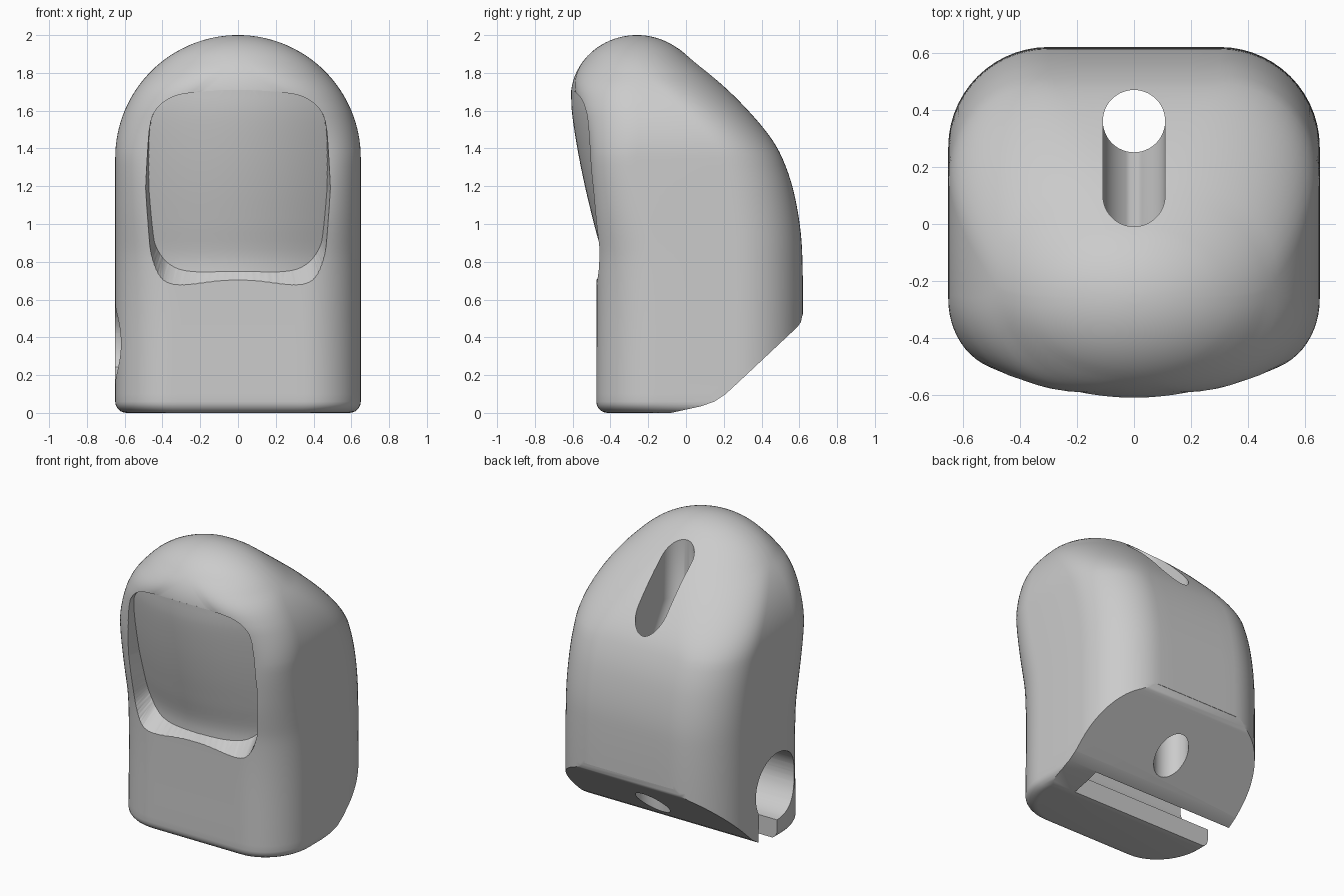
import bpy, bmesh, math
from math import sin, cos, pi, sqrt

cube = bpy.data.objects.get("Cube")
if cube:
    bpy.data.objects.remove(cube)

grey = bpy.data.materials.new("light grey")
grey.use_nodes = True
grey.diffuse_color = (0.6, 0.6, 0.6, 1)
grey.node_tree.nodes["Principled BSDF"].inputs["Base Color"].default_value = (0.6, 0.6, 0.6, 1)


def make(name, verts, faces=None):
    """Mesh object from points; without faces the convex hull is used."""
    bm = bmesh.new()
    vs = [bm.verts.new(v) for v in verts]
    if faces is None:
        hull = bmesh.ops.convex_hull(bm, input=vs)
        loose = set(hull["geom_interior"] + hull["geom_unused"])
        bmesh.ops.delete(bm, geom=[v for v in loose if isinstance(v, bmesh.types.BMVert)], context="VERTS")
    else:
        for f in faces:
            bm.faces.new([vs[i] for i in f])
    bmesh.ops.recalc_face_normals(bm, faces=bm.faces)
    mesh = bpy.data.meshes.new(name)
    bm.to_mesh(mesh)
    bm.free()
    mesh.materials.append(grey)
    ob = bpy.data.objects.new(name, mesh)
    bpy.context.collection.objects.link(ob)
    return ob


def loft(name, rings):
    n = len(rings[0])
    faces = [(k * n + i, k * n + (i + 1) % n, (k + 1) * n + (i + 1) % n, (k + 1) * n + i)
             for k in range(len(rings) - 1) for i in range(n)]
    faces += [tuple(range(n)), tuple(range((len(rings) - 1) * n, len(rings) * n))]
    return make(name, [p for r in rings for p in r], faces)


def curve(pts, z):
    """Smooth interpolation through (z, value) points."""
    if z <= pts[0][0]:
        return pts[0][1]
    if z >= pts[-1][0]:
        return pts[-1][1]
    k = max(i for i in range(len(pts) - 1) if pts[i][0] <= z)

    def slope(i):
        a, b = pts[max(i - 1, 0)], pts[min(i + 1, len(pts) - 1)]
        return (b[1] - a[1]) / (b[0] - a[0])
    (z0, a), (z1, b) = pts[k], pts[k + 1]
    h = z1 - z0
    t = (z - z0) / h
    return ((2 * t**3 - 3 * t**2 + 1) * a + (t**3 - 2 * t**2 + t) * h * slope(k)
            + (3 * t**2 - 2 * t**3) * b + (t**3 - t**2) * h * slope(k + 1))


def combine(body, tool, operation):
    mod = body.modifiers.new("combine", "BOOLEAN")
    mod.operation, mod.solver, mod.object = operation, "EXACT", tool
    bpy.ops.object.select_all(action="DESELECT")
    bpy.context.view_layer.objects.active = body
    body.select_set(True)
    bpy.ops.object.modifier_apply(modifier=mod.name)
    bpy.data.objects.remove(tool)


# Body: horizontal sections stacked upwards into a leaning dome
BACK = [(0, .615), (.85, .615), (1.15, .575), (1.37, .5), (1.52, .4), (1.72, .21), (1.93, -.04)]
RIM = [(0, -.475), (.8, -.475), (1.1, -.49), (1.4, -.51), (1.67, -.5)]
CORNER = [(0, .46), (.75, .46), (1.3, .32), (2, .32)]
TOP_Z, TOP_Y, FILLET = 1.67, -.26, .06


def section(z):
    t = max(0, (z - 1.35) / .65)
    w = .65 * sqrt(max(0, 1 - t * t))
    dome = sqrt(max(0, 1 - ((z - TOP_Z) / .33)**2)) if z > TOP_Z else 1
    sag = .11 * min(1, max(0, (z - .85) / .75))
    front = curve(RIM, z) - sag if z <= TOP_Z else TOP_Y - .35 * dome
    back = curve(BACK, z) if z < 1.93 else TOP_Y + .35 * dome
    if z < FILLET:
        inset = FILLET - sqrt(FILLET**2 - (FILLET - z)**2)
        w, front, back = w - inset, front + inset, back - inset
    depth = back - front
    c = curve(CORNER, z)
    rx = w * (c + (1 - c) * min(1, 1.6 * t * t))
    bx = w * (.54 + .46 * t)
    sag = min(sag * ((w - rx) / .45)**2, .3 * depth)
    ry = min(.25 + .5 * (c - .32) + .15 * t, .5 * depth - sag)
    by = min(.35, .48 * depth)
    half = [((w - rx) * i / 8, front + sag * (i / 8)**2) for i in range(8)]
    half += [(w - rx + rx * sin(a), front + sag + ry * (1 - cos(a)))
             for a in [pi / 2 * i / 14 for i in range(15)]]
    half += [(w - bx + bx * cos(a), back - by + by * sin(a))
             for a in [pi / 2 * i / 14 for i in range(15)]]
    half += [((w - bx) * i / 3, back) for i in (2, 1, 0)]
    return [(x, y, z) for x, y in half] + [(-x, y, z) for x, y in half[-2:0:-1]]


levels = [FILLET * (1 - cos(pi / 2 * i / 6)) for i in range(6)]
levels += [FILLET + (1.35 - FILLET) * i / 32 for i in range(32)]
levels += [1.35 + .65 * sin(pi / 2 * i / 32) for i in range(32)] + [1.9998]
body = loft("holder_body", [section(z) for z in levels])

# Front recess: flared rounded opening, mirrored about the middle
key = [(.03, .76), (.25, .761), (.36, .8), (.425, .89), (.443, 1), (.455, 1.3),
       (.458, 1.52), (.43, 1.61), (.34, 1.675), (.2, 1.7), (.03, 1.71)]
n = 61
inner, outer = [], []
for k in range(n):
    s = k * (len(key) - 1) / (n - 1)
    x, z = (curve([(i, p[axis]) for i, p in enumerate(key)], s) for axis in (0, 1))
    y = -.43 + .13 * (x / .45)**2
    low = max(0, min(1, (1.05 - z) / .25))
    low = low * low * (3 - 2 * low)
    high = max(0, min(1, (1.6 - z) / .4))
    reach = (.8 + y) / (.48 + y)
    drop = (.065 + .06 * (x / .4)**2) * low
    inner.append((x, y, z))
    outer.append((x + .035 * high * (x / .45)**2 * reach, -.8, z - drop * reach))
verts = [(s * x, y, z) for side in (inner, outer) for s in (1, -1) for x, y, z in side]
faces = []


def strip(a, b):
    """Triangles between two rows of points."""
    for i in range(n - 1):
        faces.extend([(a + i, a + i + 1, b + i + 1), (a + i, b + i + 1, b + i)])


for a, b in [(0, n), (2 * n, 3 * n), (0, 2 * n), (n, 3 * n)]:
    strip(a, b)
faces += [(i, n + i, 3 * n + i, 2 * n + i) for i in (0, n - 1)]
combine(body, make("recess_cutter", verts, faces), "DIFFERENCE")

# Bulging panel inside the recess
PANEL = [(.7, -.44), (.82, -.442), (1, -.487), (1.2, -.535), (1.4, -.575), (1.6, -.605), (1.71, -.608)]
rings = []
for k in range(25):
    z = .7 + 1.01 * k / 24
    w = .49 if z < 1.45 else .49 - .08 * ((z - 1.45) / .26)**2
    xs = [w * (i / 12 - 1) for i in range(25)]
    rings.append([(x, curve(PANEL, z) + .13 * (x / .47)**2, z) for x in xs]
                 + [(w * .9, -.15, z), (-w * .9, -.15, z)])
combine(body, loft("front_panel", rings), "UNION")

# Sloping underside at the back
slope = [(-.08, 0), (.08, .035), (.15, .06), (.21, .1), (.27, .155), (.59, .455),
         (.608, .48), (.617, .52), (.9, .52), (.9, -.2), (-.08, -.2)]
combine(body, loft("slope_cutter", [[(x, y, z) for y, z in slope] for x in (-1, 1)]), "DIFFERENCE")


def circle(radius, count=48):
    return [(radius * cos(2 * pi * i / count), radius * sin(2 * pi * i / count)) for i in range(count)]


# Side channel, closed at the left end, with a slit through the base
combine(body, loft("channel_cutter", [[(x, y - .06, z + .365) for y, z in circle(.23)]
                                      for x in (-1, .43)]), "DIFFERENCE")
slit = [(-.06, -.1), (.15, -.1), (.13, .33), (-.06, .33)]
combine(body, loft("slit_cutter", [[(x, y, z) for y, z in slit] for x in (-1, .43)]), "DIFFERENCE")

# Cable slot in the upper back, leading to a straight hole through the base
ends = [(.1, 1.5), (.1, 2.2), (.36, 1.1), (.36, 2.2)]
combine(body, make("slot_cutter", [(x, y + c, z) for c, z in ends for x, y in circle(.109)]), "DIFFERENCE")
combine(body, loft("hole_cutter", [[(x, y + .36, z) for x, y in circle(.109)]
                                   for z in (-.1, 2.3)]), "DIFFERENCE")

bpy.ops.object.select_all(action="DESELECT")
body.select_set(True)
bpy.context.view_layer.objects.active = body
bpy.ops.object.shade_smooth_by_angle(angle=math.radians(32))
